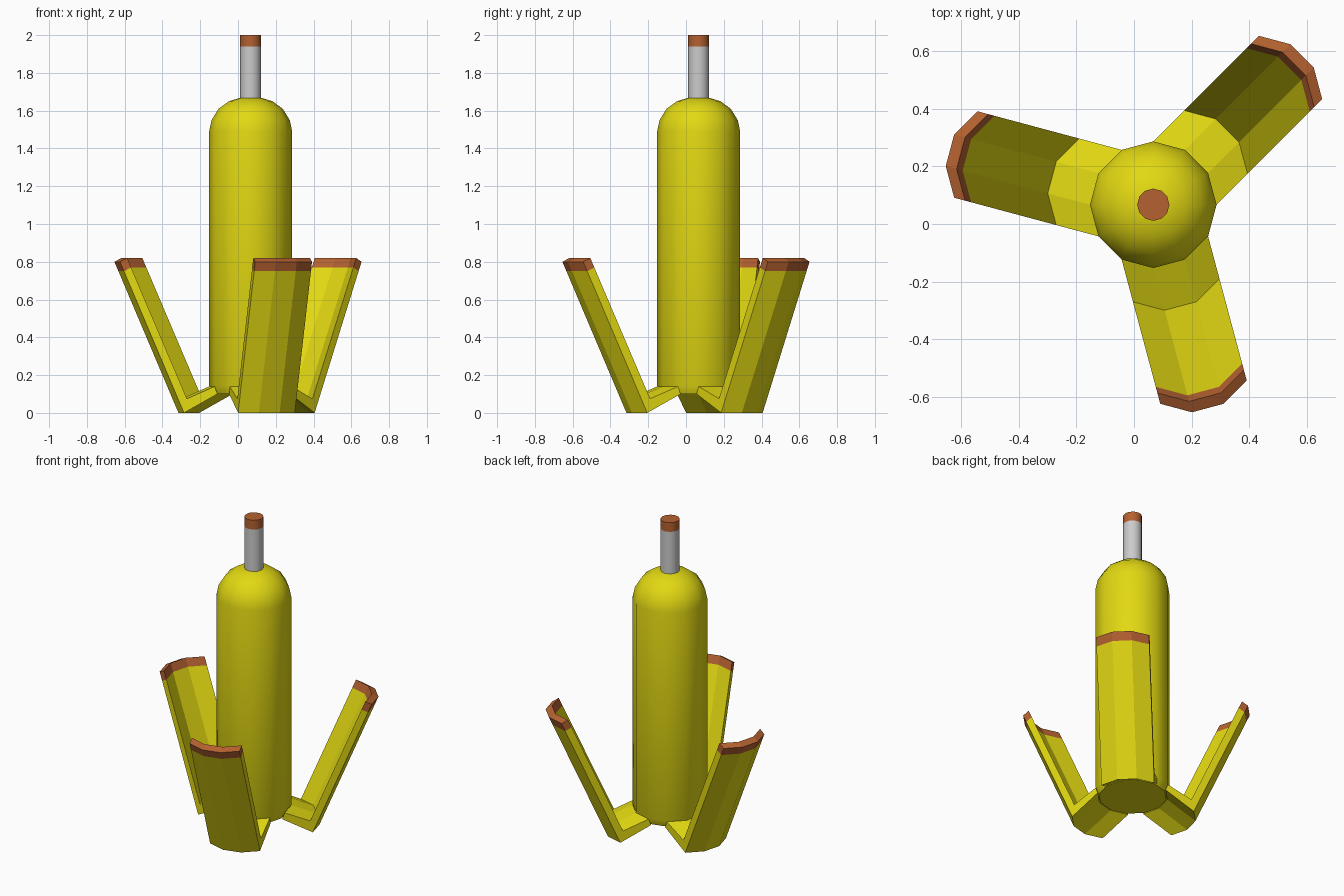
import bpy, bmesh, math
from mathutils import Vector

if "Cube" in bpy.data.objects:
    bpy.data.objects.remove(bpy.data.objects["Cube"])

CX, CY = 0.067, 0.067   # body axis
R, N = 0.22, 12         # body radius and side count


def material(name, rgb):
    m = bpy.data.materials.new(name)
    m.diffuse_color = (*rgb, 1)
    m.use_nodes = True
    m.node_tree.nodes["Principled BSDF"].inputs["Base Color"].default_value = m.diffuse_color
    return m


YELLOW = material("peel yellow", (0.76, 0.69, 0.006))
BROWN = material("tip brown", (0.46, 0.12, 0.03))
GREY = material("stem grey", (0.6, 0.6, 0.6))


def finish(bm, name, mats):
    bmesh.ops.recalc_face_normals(bm, faces=bm.faces)
    me = bpy.data.meshes.new(name)
    bm.to_mesh(me)
    bm.free()
    for m in mats:
        me.materials.append(m)
    ob = bpy.data.objects.new(name, me)
    bpy.context.collection.objects.link(ob)
    return ob


def lathe(name, profile, mats, brown_above=None, smooth=40):
    """Closed 12-sided turned solid from (radius, z) pairs."""
    bm = bmesh.new()
    rings = []
    for r, z in profile:
        rings.append([bm.verts.new((CX + r * math.cos(math.tau * i / N),
                                    CY + r * math.sin(math.tau * i / N), z))
                      for i in range(N)])
    for a, b in zip(rings, rings[1:]):
        for i in range(N):
            j = (i + 1) % N
            bm.faces.new((a[i], a[j], b[j], b[i]))
    bm.faces.new(rings[0])
    bm.faces.new(rings[-1])
    if brown_above:
        for f in bm.faces:
            f.material_index = int(f.calc_center_median().z > brown_above)
    ob = finish(bm, name, mats)
    bpy.ops.object.select_all(action='DESELECT')
    ob.select_set(True)
    bpy.context.view_layer.objects.active = ob
    bpy.ops.object.shade_smooth_by_angle(angle=math.radians(smooth))
    return ob


def peel(name, azimuth):
    """Bent strip whose cross-section is three facets of the body."""
    base = [Vector((R * math.cos(math.radians(t)), R * math.sin(math.radians(t))))
            for t in (-45, -15, 15, 45)]
    # outer offset, outer z, inner offset, inner z: hub, elbow, band, tip
    sections = [(-0.015, 0.10, 0.0, 0.14), (0.168, 0.0, 0.152, 0.075),
                (0.497, 0.75, 0.458, 0.77), (0.519, 0.80, 0.480, 0.82)]
    ca, sa = math.cos(math.radians(azimuth)), math.sin(math.radians(azimuth))
    bm = bmesh.new()

    def vert(p, off, z):
        a = p.x + off
        return bm.verts.new((CX + a * ca - p.y * sa, CY + a * sa + p.y * ca, z))

    loops = [[vert(p, o, zo) for p in base] + [vert(p, i, zi) for p in reversed(base)]
             for o, zo, i, zi in sections]
    for k, (a, b) in enumerate(zip(loops, loops[1:])):
        for i in range(8):
            j = (i + 1) % 8
            bm.faces.new((a[i], a[j], b[j], b[i])).material_index = int(k == 2)
    for loop, mat in ((loops[0], 0), (loops[-1], 1)):
        for i in range(3):
            bm.faces.new((loop[i], loop[i + 1], loop[6 - i], loop[7 - i])).material_index = mat
    return finish(bm, name, [YELLOW, BROWN])


# Main body with chamfered foot and rounded shoulder
lathe("body", [(0.2, 0.1), (R, 0.145), (R, 1.49), (0.207, 1.55), (0.17, 1.61),
               (0.115, 1.65), (0.05, 1.67)], [YELLOW])

# Stem with brown end
lathe("stem", [(0.056, 1.66), (0.056, 1.94), (0.056, 2.0)], [GREY, BROWN], brown_above=1.95)

# Three peeled strips
for n, az in enumerate((45, 165, 285), 1):
    peel(f"peel_strip_{n}", az)
